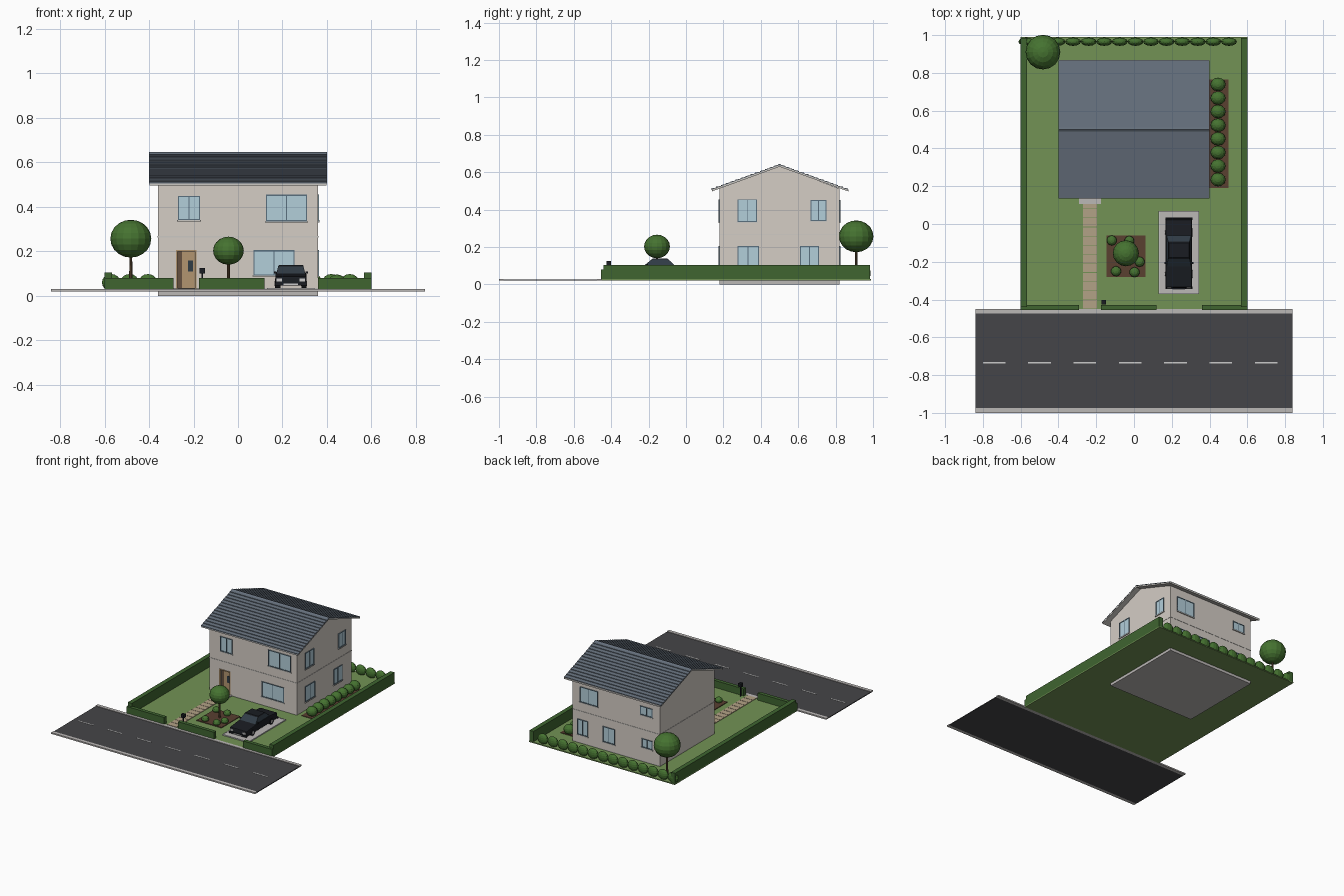
import bpy, bmesh, math
from mathutils import Matrix, Vector

if "Cube" in bpy.data.objects:
    bpy.data.objects.remove(bpy.data.objects["Cube"])

MATS = {}
COL = dict(wall=(.66, .61, .56), stone=(.5, .48, .47), tile=(.13, .16, .2), trim=(.6, .58, .55),
           grass=(.17, .29, .09), hedge=(.05, .13, .03), leaf=(.06, .17, .03), bark=(.1, .06, .03),
           soil=(.1, .05, .03), path=(.45, .36, .24), asphalt=(.06, .06, .065), white=(.8, .8, .8),
           frame=(.1, .16, .21), glass=(.45, .62, .7), wood=(.45, .3, .16), black=(.01, .012, .016),
           dark=(.03, .045, .06), brown=(.13, .08, .05))


def mat(key):
    if key not in MATS:
        MATS[key] = bpy.data.materials.new(key)
        MATS[key].diffuse_color = (*COL[key], 1)
    return MATS[key]


def finish(name, bm, key):
    bmesh.ops.recalc_face_normals(bm, faces=bm.faces)
    me = bpy.data.meshes.new(name)
    bm.to_mesh(me)
    bm.free()
    ob = bpy.data.objects.new(name, me)
    bpy.context.collection.objects.link(ob)
    me.materials.append(mat(key))
    return ob


def boxes(name, key, *dims):
    """Each dims entry: x0, x1, y0, y1, z0, z1"""
    bm = bmesh.new()
    for a, b, c, d, e, f in dims:
        m = Matrix.Translation(((a+b)/2, (c+d)/2, (e+f)/2)) @ Matrix.Diagonal((b-a, d-c, f-e, 1))
        bmesh.ops.create_cube(bm, size=1, matrix=m)
    return finish(name, bm, key)


def extrude_x(name, key, profile, x0, x1):
    """Extrude a (y, z) profile along x"""
    bm = bmesh.new()
    f = bm.faces.new([bm.verts.new((x0, y, z)) for y, z in profile])
    r = bmesh.ops.extrude_face_region(bm, geom=[f])
    bmesh.ops.translate(bm, vec=(x1-x0, 0, 0), verts=[v for v in r['geom'] if isinstance(v, bmesh.types.BMVert)])
    return finish(name, bm, key)


def balls(name, items, seg=12, rings=8):
    """Each item: centre, radii"""
    bm = bmesh.new()
    for c, r in items:
        bmesh.ops.create_uvsphere(bm, u_segments=seg, v_segments=rings, radius=1,
                                  matrix=Matrix.Translation(c) @ Matrix.Diagonal((*r, 1)))
    return finish(name, bm, 'leaf')


def tree(name, x, y, z, r, rz):
    balls(name + "_crown", [((x, y, z), (r, r, rz))], 16, 10)
    bm = bmesh.new()
    h = z - rz*.7 - .025
    bmesh.ops.create_cone(bm, cap_ends=True, segments=8, radius1=.008, radius2=.006, depth=h,
                          matrix=Matrix.Translation((x, y, .025 + h/2)))
    finish(name + "_trunk", bm, 'bark')


def window(name, side, u0, u1, z0, z1):
    """Window on the front, back or right wall; u runs along the wall"""
    def place(a, b, out, c, d):
        if side == 'front': return (a, b, .18-out, .185, c, d)
        if side == 'back': return (a, b, .815, .82+out, c, d)
        return (.355, .36+out, a, b, c, d)
    t, m = .005, (u0+u1)/2
    boxes(name + "_glass", 'glass', place(u0, u1, .0015, z0, z1))
    boxes(name + "_frame", 'frame', place(u0, u0+t, .005, z0, z1), place(u1-t, u1, .005, z0, z1),
          place(u0+t, u1-t, .005, z0, z0+t), place(u0+t, u1-t, .005, z1-t, z1),
          place(m-t/2, m+t/2, .004, z0+t, z1-t))
    boxes(name + "_sill", 'trim', place(u0-.004, u1+.004, .007, z0-.006, z0))


# ground: lawn, foundation, road with kerbs and dashes
boxes("lawn", 'grass', (-.6, .6, -.45, .99, .02, .028))
boxes("foundation", 'stone', (-.36, .36, .18, .82, 0, .035))
boxes("road", 'asphalt', (-.84, .84, -.975, -.475, .02, .026))
boxes("kerbs", 'stone', (-.84, .84, -1, -.975, .02, .03), (-.84, .84, -.475, -.45, .02, .03))
boxes("road_dashes", 'white', *[(x-.06, x+.06, -.739, -.731, .025, .0275)
                                for x in [(i-3)*.24-.02 for i in range(7)]])

# house walls with gables, and a recessed doorway
walls = extrude_x("house_walls", 'wall', [(.18, .03), (.82, .03), (.82, .512), (.5, .632), (.18, .512)], -.36, .36)
cut = boxes("doorway_cutter", 'wall', (-.275, -.19, .15, .205, .02, .205))
cut.hide_render = True
cut.hide_viewport = True
mod = walls.modifiers.new("doorway", 'BOOLEAN')
mod.object = cut
mod.solver = 'EXACT'
boxes("floor_band", 'trim', (-.362, .362, .178, .18, .263, .268), (-.362, .362, .82, .822, .263, .268),
      (-.362, -.36, .18, .82, .263, .268), (.36, .362, .18, .82, .263, .268))

# roof: chevron slab and overlapping tile courses
extrude_x("roof_slab", 'trim', [(.138, .497), (.5, .629), (.862+.006, .497), (.868, .507), (.5, .639), (.138, .507)], -.398, .398)
bm = bmesh.new()
N = 14
for s in (-1, 1):
    for i in range(N):
        def pt(t, lift): return (.5 + s*.366*t, .638 - .132*t + lift)
        prof = [pt(i/N, 0), pt((i+1)/N, 0), pt((i+1)/N, .0065), pt(i/N, .002)]
        rows = [[bm.verts.new((x, y, z)) for y, z in prof] for x in (-.4, .4)]
        bm.faces.new(rows[0])
        bm.faces.new(rows[1])
        for k in range(4):
            j = (k+1) % 4
            bm.faces.new((rows[0][k], rows[0][j], rows[1][j], rows[1][k]))
finish("roof_tiles", bm, 'tile')
extrude_x("roof_ridge", 'tile', [(.488, .637), (.512, .637), (.5, .646)], -.4, .4)

# windows
for i, (side, *d) in enumerate([
        ('front', -.27, -.17, .34, .45), ('front', .125, .31, .335, .455), ('front', .07, .255, .092, .205),
        ('right', .275, .38, .335, .455), ('right', .665, .75, .34, .45),
        ('right', .275, .39, .09, .205), ('right', .61, .71, .09, .205),
        ('back', .15, .3, .335, .45), ('back', -.3, -.2, .375, .44),
        ('back', .235, .32, .09, .205), ('back', .01, .11, .09, .205), ('back', -.3, -.21, .135, .2)]):
    window(f"{side}_window_{i}", side, *d)

# door, porch slab and plank path
boxes("door", 'wood', (-.252, -.192, .195, .206, .035, .2))
boxes("door_pane", 'dark', (-.225, -.203, .193, .197, .11, .16))
boxes("door_side_panel", 'brown', (-.275, -.252, .197, .206, .035, .2))
boxes("door_frame", 'wood', (-.278, -.272, .176, .19, .03, .205), (-.193, -.187, .176, .19, .03, .205),
      (-.272, -.193, .176, .19, .199, .205))
boxes("porch_slab", 'stone', (-.29, -.175, .105, .2, .025, .034))
boxes("path", 'path', *[(-.27, -.195, y, y+.045, .025, .032) for y in [-.448 + i*.0482 for i in range(12)]])

# hedges
boxes("side_hedges", 'hedge', (-.6, -.567, -.44, .985, .025, .105), (.567, .6, -.44, .985, .025, .105))
boxes("front_hedges", 'hedge', (-.6, -.29, -.455, -.428, .025, .08), (-.175, .12, -.455, -.428, .025, .08),
      (.36, .6, -.455, -.428, .025, .08))

# bushes along the back and the right wall
balls("back_bushes", [((-.57 + i*.0825, .965, .06), (.042, .022, .038)) for i in range(14)])
boxes("side_bed", 'soil', (.39, .5, .19, .765, .025, .032))
balls("side_bushes", [((.445, .235 + i*.072, .06), (.04, .036, .036)) for i in range(8)])

# garden bed, small shrubs and trees
boxes("garden_bed", 'soil', (-.145, .06, -.28, -.06, .025, .033))
balls("garden_shrubs", [((x, y, .045), (.027, .027, .022)) for x, y in
                        [(-.118, -.087), (-.025, -.09), (.03, -.2), (.003, -.255), (-.095, -.25)]], 10, 6)
tree("garden_tree", -.043, -.155, .203, .069, .063)
tree("back_tree", -.482, .91, .257, .092, .085)

# letter post
boxes("letter_post", 'black', (-.163, -.157, -.418, -.41, .025, .11), (-.173, -.149, -.426, -.402, .1, .126))

# parking pad
boxes("parking_pad", 'stone', (.135, .34, -.365, .065, .025, .034))
boxes("pad_edging", 'white', (.13, .135, -.37, .07, .025, .036), (.34, .345, -.37, .07, .025, .036),
      (.135, .34, .065, .07, .025, .036), (.135, .34, -.37, -.365, .025, .036))

# car body, tapered cabin, wheels and lights
body = extrude_x("car_body", 'black', [(-.34, .048), (-.335, .088), (-.225, .1), (-.06, .103), (.022, .096), (.03, .05)], .168, .307)
bv = body.modifiers.new("soft_edges", 'BEVEL')
bv.width, bv.segments = .005, 2


def cabin(name, key, y0, y1, Y0, Y1, w, W, z, Z):
    bm = bmesh.new()
    c = .2375
    lo = [bm.verts.new((c+sx*w, y, z)) for sx, y in ((-1, y0), (1, y0), (1, y1), (-1, y1))]
    hi = [bm.verts.new((c+sx*W, y, Z)) for sx, y in ((-1, Y0), (1, Y0), (1, Y1), (-1, Y1))]
    bm.faces.new(lo)
    bm.faces.new(hi)
    for k in range(4):
        j = (k+1) % 4
        bm.faces.new((lo[k], lo[j], hi[j], hi[k]))
    finish(name, bm, key)


cabin("car_windows", 'dark', -.228, -.055, -.183, -.095, .066, .056, .098, .134)
cabin("car_roof", 'black', -.185, -.093, -.178, -.1, .058, .053, .133, .139)
bm = bmesh.new()
hubs = bmesh.new()
for x in (.178, .297):
    for y in (-.265, -.045):
        m = Matrix.Translation((x, y, .055)) @ Matrix.Rotation(math.pi/2, 4, 'Y')
        bmesh.ops.create_cone(bm, cap_ends=True, segments=16, radius1=.022, radius2=.022, depth=.024, matrix=m)
        bmesh.ops.create_cone(hubs, cap_ends=True, segments=12, radius1=.011, radius2=.011, depth=.027, matrix=m)
finish("car_wheels", bm, 'black')
finish("car_hubs", hubs, 'stone')
boxes("car_bumpers", 'black', (.166, .309, -.344, -.33, .047, .058), (.166, .309, .022, .034, .05, .06))
boxes("car_headlights", 'white', (.174, .198, -.341, -.335, .065, .077), (.277, .301, -.341, -.335, .065, .077),
      (.205, .27, -.346, -.34, .049, .056))
boxes("car_mirrors", 'black', (.161, .172, -.212, -.202, .101, .109), (.303, .314, -.212, -.202, .101, .109))

for m in bpy.data.materials:
    if m.users and not m.is_grease_pencil:
        m.use_nodes = True
        m.node_tree.nodes["Principled BSDF"].inputs["Base Color"].default_value = m.diffuse_color
